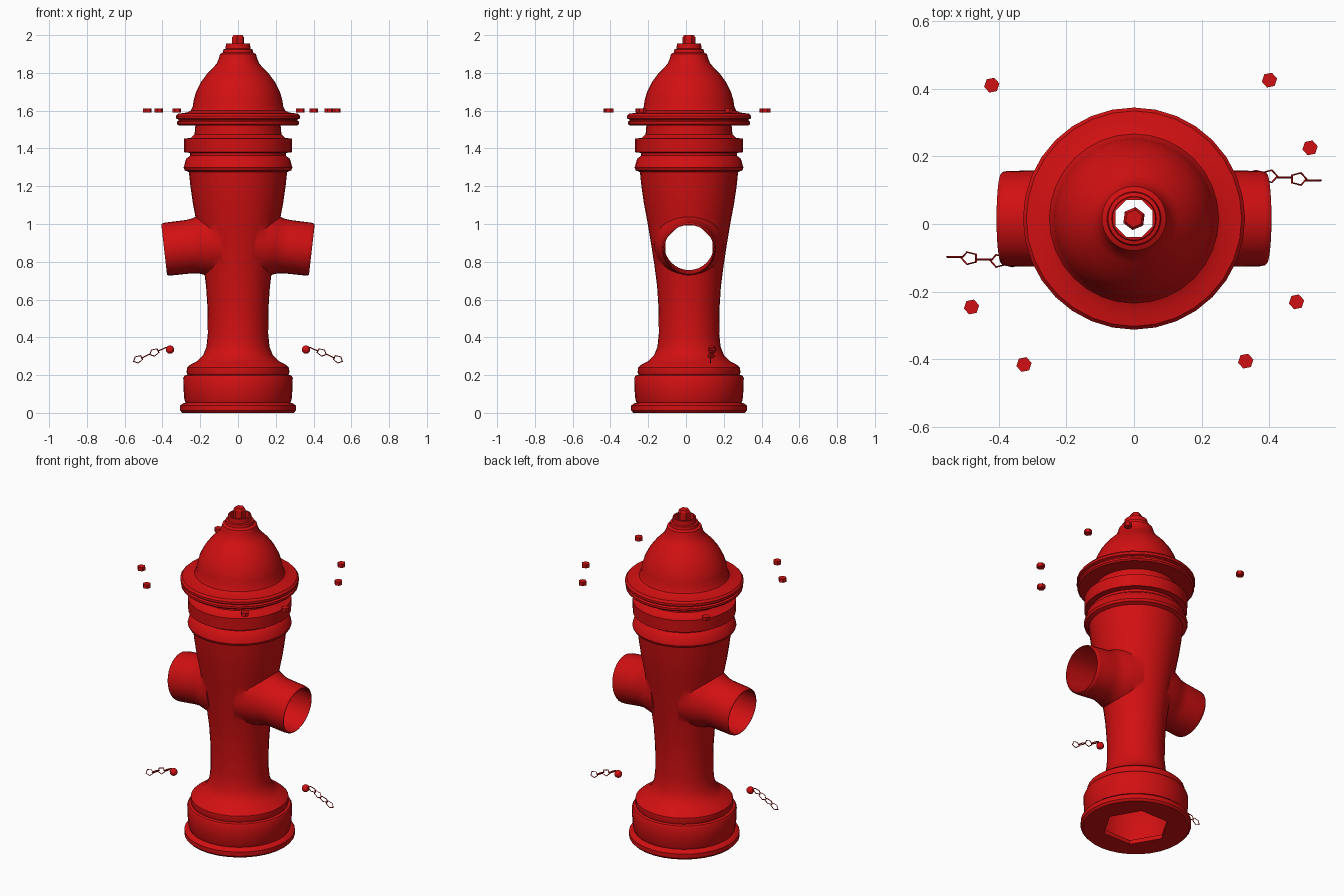
import bpy, bmesh
from math import radians, sin, cos, pi
from mathutils import Matrix, Vector

if "Cube" in bpy.data.objects:
    bpy.data.objects.remove(bpy.data.objects["Cube"], do_unlink=True)

red = bpy.data.materials.new("hydrant red")
red.use_nodes = True
colour = (0.64, 0.005, 0.006, 1)
red.diffuse_color = colour
red.node_tree.nodes["Principled BSDF"].inputs["Base Color"].default_value = colour

CENTRE_Y = 0.016
AXIS = Matrix.Translation((0, CENTRE_Y, 0))


def finish(name, bm, matrix):
    bmesh.ops.recalc_face_normals(bm, faces=bm.faces)
    bm.transform(matrix)
    mesh = bpy.data.meshes.new(name)
    bm.to_mesh(mesh)
    bm.free()
    mesh.materials.append(red)
    obj = bpy.data.objects.new(name, mesh)
    bpy.context.collection.objects.link(obj)
    return obj


def lathe(name, profile, sides=32, hollow=False, turn=0.0, matrix=AXIS):
    """Revolve (radius, height) points; hollow joins last to first, else ends are capped."""
    bm = bmesh.new()
    rings = []
    for r, z in profile:
        angles = [turn + 2 * pi * i / sides for i in range(sides)]
        rings.append([bm.verts.new((r * cos(a), r * sin(a), z)) for a in angles])
    pairs = list(zip(rings, rings[1:]))
    if hollow:
        pairs.append((rings[-1], rings[0]))
    else:
        bm.faces.new(rings[0])
        bm.faces.new(rings[-1])
    for a, b in pairs:
        for i in range(sides):
            j = (i + 1) % sides
            bm.faces.new((a[i], a[j], b[j], b[i]))
    return finish(name, bm, matrix)


def activate(obj):
    bpy.ops.object.select_all(action='DESELECT')
    obj.select_set(True)
    bpy.context.view_layer.objects.active = obj


def combine(target, tool, operation):
    mod = target.modifiers.new("combine", 'BOOLEAN')
    mod.object, mod.operation, mod.solver = tool, operation, 'EXACT'
    activate(target)
    bpy.ops.object.modifier_apply(modifier=mod.name)
    bpy.data.objects.remove(tool, do_unlink=True)


def smooth(obj, angle=38):
    activate(obj)
    bpy.ops.object.shade_smooth_by_angle(angle=radians(angle))


# Barrel: stepped base, waisted column and collar rings, with a hollow inside
outer = [(.295, 0), (.306, .012), (.306, .038), (.293, .05), (.278, .054), (.284, .07),
         (.288, .12), (.29, .185), (.283, .198), (.268, .202), (.272, .215), (.27, .24),
         (.25, .257), (.215, .275), (.185, .305), (.167, .35), (.16, .42), (.161, .55),
         (.169, .67), (.183, .78), (.2, .89), (.22, 1.01), (.239, 1.11), (.252, 1.2),
         (.26, 1.275), (.282, 1.284), (.288, 1.298), (.275, 1.345), (.253, 1.362),
         (.253, 1.376), (.285, 1.38), (.286, 1.452), (.25, 1.456), (.23, 1.475), (.225, 1.53)]
inner = [(.205, 1.53), (.23, 1.3), (.22, 1.1), (.18, .9), (.15, .7), (.14, .42),
         (.17, .3), (.24, .2), (.24, .025), (.13, .025), (.13, 0)]
barrel = lathe("barrel", outer + inner, hollow=True)

# Side outlets drooping slightly, open right through the barrel
nozzle_profile = [(.185, -.3), (.172, -.235), (.155, -.19), (.146, -.165), (.142, -.13),
                  (.141, -.02), (.138, -.004), (.134, 0)]
bores = []
for side in (-1, 1):
    place = (Matrix.Translation((side * .391, CENTRE_Y, .865))
             @ Matrix.Rotation(side * radians(96.5), 4, 'Y'))
    combine(barrel, lathe("outlet", nozzle_profile, matrix=place), 'UNION')
    bores.append(lathe("bore", [(.131, -.28), (.131, .05)], matrix=place))
for bore in bores:
    combine(barrel, bore, 'DIFFERENCE')
through = Matrix.Translation((0, CENTRE_Y, .868)) @ Matrix.Rotation(pi / 2, 4, 'Y')
combine(barrel, lathe("through_hole", [(.134, -.19), (.134, .19)], 8, turn=pi / 8,
                      matrix=through), 'DIFFERENCE')
combine(barrel, lathe("base_hole", [(.187, -.05), (.187, .06)], 6), 'DIFFERENCE')
smooth(barrel)

# Bonnet: brim, dome and stepped crown
bonnet_profile = [(.21, 1.522), (.315, 1.522), (.324, 1.53), (.324, 1.542), (.314, 1.548),
                  (.314, 1.553), (.328, 1.558), (.328, 1.572), (.318, 1.584), (.272, 1.59),
                  (.25, 1.6), (.24, 1.62), (.235, 1.655), (.222, 1.7), (.197, 1.75),
                  (.164, 1.795), (.13, 1.83), (.112, 1.85), (.102, 1.875), (.095, 1.9),
                  (.08, 1.908), (.077, 1.925), (.066, 1.928), (.064, 1.955), (.046, 1.957),
                  (.046, 1.9), (.08, 1.86), (.14, 1.79), (.19, 1.72), (.21, 1.62)]
bonnet = lathe("bonnet", bonnet_profile, hollow=True)
combine(bonnet, lathe("crown_hole", [(.059, 1.87), (.059, 2)], 8, turn=pi / 8), 'DIFFERENCE')
smooth(bonnet)

# Operating nut standing loose in the crown
lathe("operating_nut", [(.034, 1.93), (.034, 1.988), (.026, 2), (.012, 2)], 6, turn=.4)

# Loose hexagonal bolts around the brim
for x, y in [(-.42, .41), (.4, .425), (.52, .225), (.48, -.23),
             (.33, -.405), (-.325, -.415), (-.48, -.245)]:
    lathe("brim_bolt", [(.023, -.011), (.023, .011)], 6, turn=.2,
          matrix=Matrix.Translation((x, y, 1.6)))


def chain_link(name, matrix, sides=5, tube=4):
    bm = bmesh.new()
    grid = []
    for i in range(sides):
        a = 2 * pi * i / sides
        ring = []
        for k in range(tube):
            b = 2 * pi * k / tube
            r = 1 + .14 * cos(b)
            ring.append(bm.verts.new((.026 * r * cos(a), .019 * r * sin(a), .003 * sin(b))))
        grid.append(ring)
    for i in range(sides):
        for k in range(tube):
            n, m = (i + 1) % sides, (k + 1) % tube
            bm.faces.new((grid[i][k], grid[n][k], grid[n][m], grid[i][m]))
    return finish(name, bm, matrix)


# A short chain with a ball end on each side, one turned half way round from the other
for side, turn in (("left", 0), ("right", pi)):
    base = AXIS @ Matrix.Rotation(turn, 4, 'Z')
    bm = bmesh.new()
    bmesh.ops.create_uvsphere(bm, u_segments=12, v_segments=8, radius=.022)
    smooth(finish(side + "_chain_ball", bm, base @ Matrix.Translation((.36, .122, .335))))
    start, step = Vector((.4, .125, .338)), Vector((.043, -.004, -.018))
    for i in range(4):
        place = (base @ Matrix.Translation(start + step * i)
                 @ Matrix.Rotation(radians(26), 4, 'Y')
                 @ Matrix.Rotation(pi / 2 * (i % 2), 4, 'X'))
        chain_link(side + "_chain_link", place)
